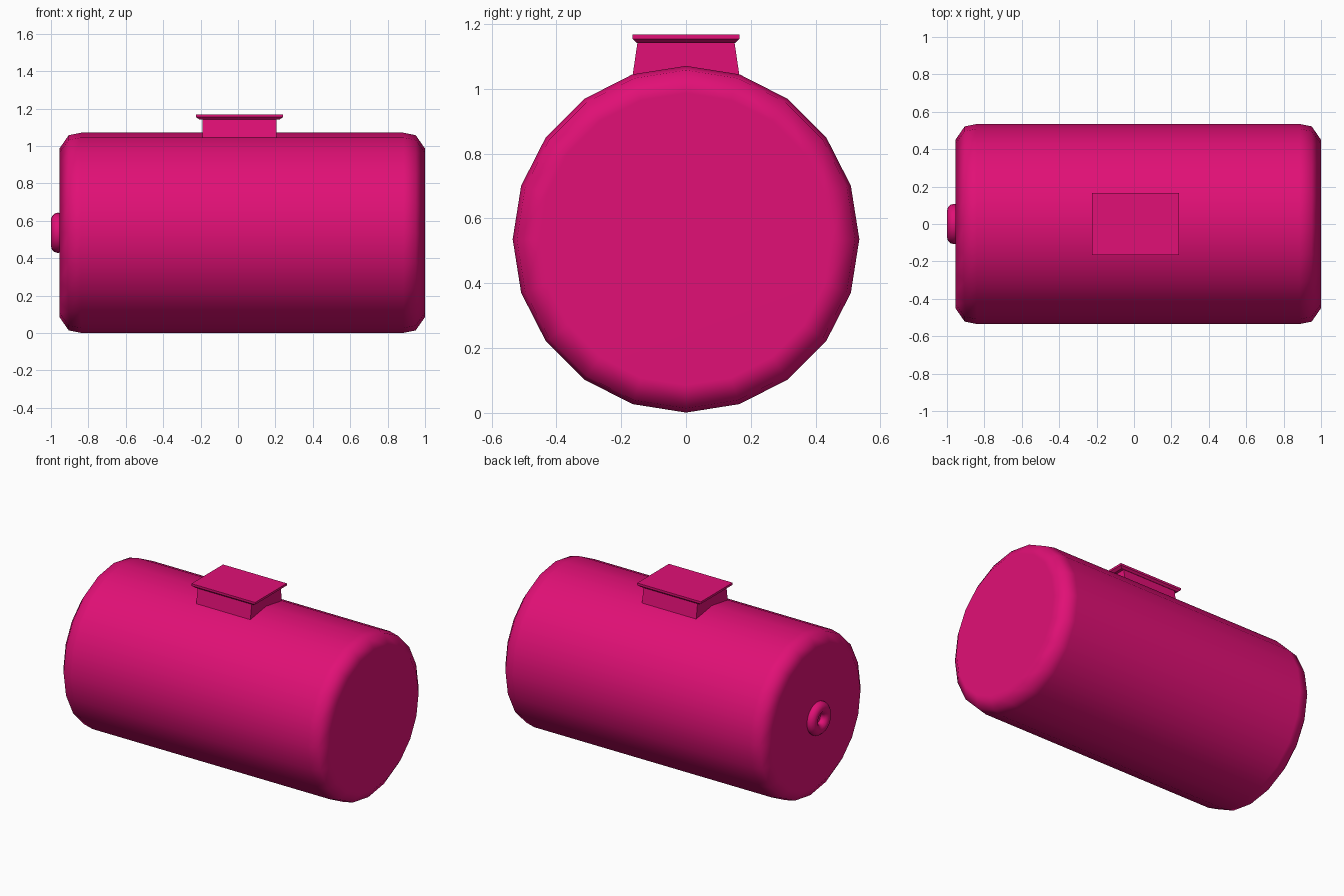
import bpy, bmesh
from math import cos, sin, pi

if "Cube" in bpy.data.objects:
    bpy.data.objects.remove(bpy.data.objects["Cube"], do_unlink=True)

AXIS_Z = 0.536
HATCH_X = 0.008

pink = bpy.data.materials.new("magenta_paint")
pink.use_nodes = True
pink.diffuse_color = (0.75, 0.005, 0.18, 1)
pink.node_tree.nodes["Principled BSDF"].inputs["Base Color"].default_value = pink.diffuse_color


def loft(name, rings, closed=False):
    """Skin a list of equal point rings; cap both ends, or join them if closed."""
    bm = bmesh.new()
    loops = [[bm.verts.new(p) for p in ring] for ring in rings]
    pairs = list(zip(loops, loops[1:]))
    if closed:
        pairs.append((loops[-1], loops[0]))
    else:
        bm.faces.new(loops[0])
        bm.faces.new(loops[-1])
    for a, b in pairs:
        for i in range(len(a)):
            j = (i + 1) % len(a)
            bm.faces.new((a[i], a[j], b[j], b[i]))
    bmesh.ops.recalc_face_normals(bm, faces=bm.faces)
    mesh = bpy.data.meshes.new(name)
    bm.to_mesh(mesh)
    bm.free()
    mesh.materials.append(pink)
    obj = bpy.data.objects.new(name, mesh)
    bpy.context.collection.objects.link(obj)
    return obj


def smooth(obj, angle):
    bpy.ops.object.select_all(action='DESELECT')
    obj.select_set(True)
    bpy.context.view_layer.objects.active = obj
    bpy.ops.object.shade_smooth_by_angle(angle=angle)


def circle(x, r, sides):
    """Ring around the tank axis, with a corner at the top."""
    return [(x, r * sin(2 * pi * i / sides), AXIS_Z + r * cos(2 * pi * i / sides))
            for i in range(sides)]


def rectangle(z, half_x, half_y):
    return [(HATCH_X + sx * half_x, sy * half_y, z)
            for sx, sy in ((-1, -1), (1, -1), (1, 1), (-1, 1))]


# Tank: twenty-sided drum with rounded ends
profile = [(-0.955, 0.45), (-0.905, 0.522), (-0.84, 0.535),
           (0.885, 0.535), (0.95, 0.522), (1.0, 0.45)]
tank = loft("tank", [circle(x, r, 20) for x, r in profile])
smooth(tank, pi)
weighted = tank.modifiers.new("weighted_normals", 'WEIGHTED_NORMAL')
weighted.weight = 80

# Drain ring, half sunk into the end of the tank
ring = loft("drain_ring", [circle(-0.962 + 0.038 * sin(2 * pi * i / 12),
                                  0.07 + 0.038 * cos(2 * pi * i / 12), 20)
                           for i in range(12)], closed=True)
smooth(ring, pi)

# Filler neck, slightly tapered front to back
neck = loft("filler_neck", [rectangle(1.04, 0.197, 0.165), rectangle(1.142, 0.197, 0.15)])
smooth(neck, pi / 6)

# Hatch lid with a chamfered underside
lid = loft("hatch_lid", [rectangle(1.142, 0.215, 0.153), rectangle(1.154, 0.232, 0.165),
                         rectangle(1.168, 0.232, 0.165)])
smooth(lid, pi / 6)
